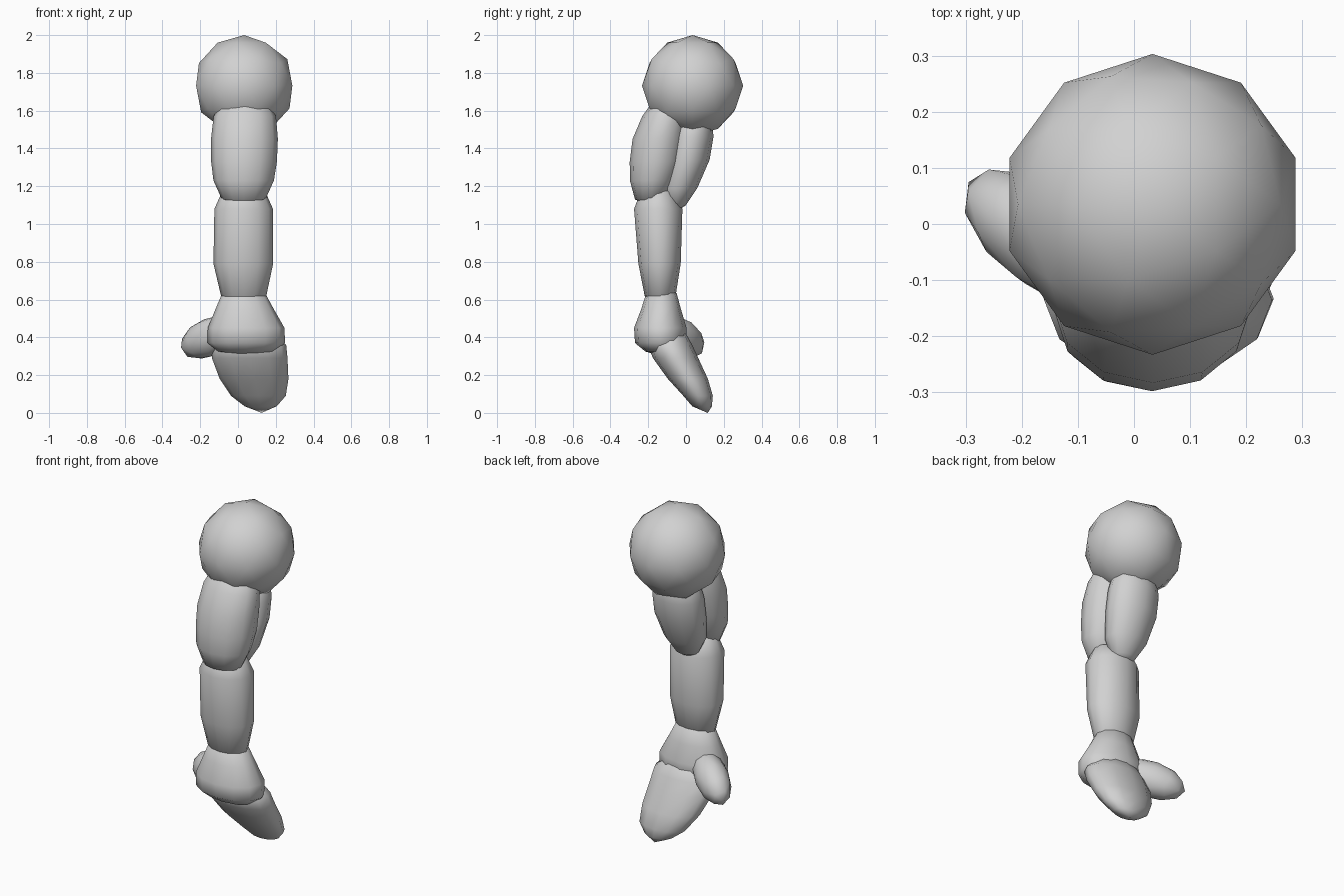
import bpy
import bmesh
import math
from mathutils import Vector, Matrix

old = bpy.data.objects.get("Cube")
if old:
    bpy.data.objects.remove(old, do_unlink=True)

GREY = (0.64, 0.64, 0.64, 1.0)
mat = bpy.data.materials.new("light grey")
mat.diffuse_color = GREY
mat.use_nodes = True
bsdf = mat.node_tree.nodes["Principled BSDF"]
bsdf.inputs["Base Color"].default_value = GREY
bsdf.inputs["Roughness"].default_value = 0.7


def finish(name, bm):
    """Turn a bmesh into a smooth shaded object."""
    bmesh.ops.recalc_face_normals(bm, faces=bm.faces)
    for f in bm.faces:
        f.smooth = True
    mesh = bpy.data.meshes.new(name)
    bm.to_mesh(mesh)
    bm.free()
    mesh.materials.append(mat)
    ob = bpy.data.objects.new(name, mesh)
    bpy.context.collection.objects.link(ob)
    return ob


def ball(name, centre, radii, axis=(0, 0, 1)):
    """Low-poly ellipsoid whose local z points along axis."""
    bm = bmesh.new()
    rot = Vector(axis).to_track_quat('Z', 'Y').to_matrix().to_4x4()
    m = Matrix.Translation(centre) @ rot @ Matrix.Diagonal((*radii, 1))
    bmesh.ops.create_icosphere(bm, subdivisions=2, radius=1, matrix=m)
    return finish(name, bm)


def muscle(name, bottom, rings, top, sides=12):
    """Loft elliptical rings (x, y, z, rx, ry) between two end points."""
    bm = bmesh.new()
    loops = []
    for x, y, z, rx, ry in rings:
        angles = [math.tau * i / sides for i in range(sides)]
        loops.append([bm.verts.new((x + rx * math.cos(a), y + ry * math.sin(a), z))
                      for a in angles])
    low, high = bm.verts.new(bottom), bm.verts.new(top)
    for i in range(sides):
        j = (i + 1) % sides
        bm.faces.new((low, loops[0][j], loops[0][i]))
        bm.faces.new((high, loops[-1][i], loops[-1][j]))
        for a, b in zip(loops, loops[1:]):
            bm.faces.new((a[i], a[j], b[j], b[i]))
    return finish(name, bm)


# Shoulder
ball("shoulder", (0.033, 0.035, 1.732), (0.268, 0.268, 0.268))

# Upper arm: front and back muscles
muscle("upper_arm_front", (0.03, -0.18, 1.09), [
    (0.03, -0.185, 1.13, 0.115, 0.085),
    (0.03, -0.175, 1.23, 0.160, 0.122),
    (0.032, -0.155, 1.33, 0.174, 0.143),
    (0.034, -0.140, 1.45, 0.177, 0.143),
    (0.036, -0.110, 1.57, 0.165, 0.122),
    (0.036, -0.090, 1.65, 0.125, 0.085),
], (0.036, -0.08, 1.70))
muscle("upper_arm_back", (0.03, -0.06, 1.06), [
    (0.03, -0.055, 1.10, 0.070, 0.055),
    (0.03, -0.035, 1.19, 0.122, 0.095),
    (0.03, 0.010, 1.34, 0.150, 0.115),
    (0.03, 0.030, 1.46, 0.150, 0.115),
    (0.03, 0.045, 1.57, 0.130, 0.095),
], (0.03, 0.05, 1.66))

# Forearm
muscle("forearm", (0.03, -0.135, 0.54), [
    (0.03, -0.137, 0.62, 0.120, 0.082),
    (0.028, -0.140, 0.79, 0.158, 0.112),
    (0.03, -0.147, 1.08, 0.155, 0.128),
    (0.03, -0.150, 1.17, 0.115, 0.090),
], (0.03, -0.15, 1.23))

# Hand: palm, joined fingers and thumb
muscle("palm", (0.04, -0.13, 0.30), [
    (0.045, -0.130, 0.325, 0.150, 0.085),
    (0.044, -0.133, 0.37, 0.205, 0.137),
    (0.043, -0.136, 0.45, 0.203, 0.139),
    (0.035, -0.132, 0.55, 0.154, 0.105),
    (0.03, -0.130, 0.635, 0.113, 0.080),
], (0.03, -0.13, 0.68))
muscle("fingers", (0.125, 0.115, 0.0), [
    (0.120, 0.085, 0.035, 0.085, 0.052),
    (0.108, 0.064, 0.09, 0.145, 0.078),
    (0.085, 0.010, 0.18, 0.182, 0.106),
    (0.062, -0.055, 0.29, 0.200, 0.120),
    (0.060, -0.085, 0.36, 0.195, 0.118),
    (0.050, -0.085, 0.42, 0.140, 0.085),
], (0.05, -0.09, 0.46))
ball("thumb", (-0.15, -0.03, 0.40), (0.092, 0.102, 0.19), (-0.76, 0.55, -0.34))
